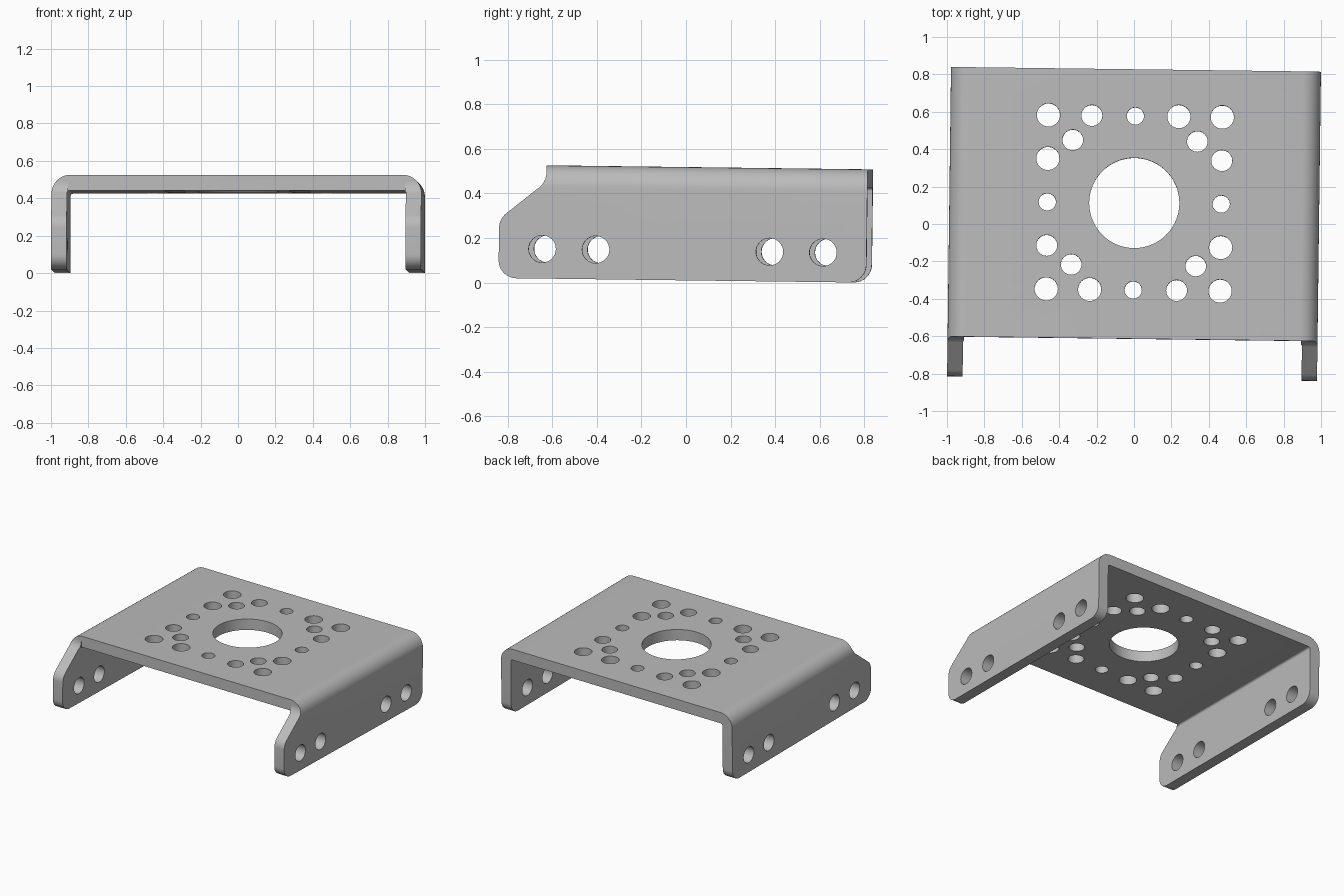
import bpy, bmesh
from math import sin, cos, tan, radians
from mathutils import Vector, Matrix

cube = bpy.data.objects.get("Cube")
if cube:
    bpy.data.objects.remove(cube, do_unlink=True)

HALF_W, HALF_L, HEIGHT, THICK = 0.989, 0.825, 0.508, 0.083
PLATE_FRONT = -0.616
PATTERN_Y = 0.110


def rounded(corners, steps=10):
    """Outline from (u, v, radius) corners, each rounded by an arc."""
    out = []
    for i, (u, v, r) in enumerate(corners):
        p = Vector((u, v))
        if r == 0:
            out.append(p)
            continue
        a = (Vector(corners[i - 1][:2]) - p).normalized()
        b = (Vector(corners[(i + 1) % len(corners)][:2]) - p).normalized()
        half = a.angle(b) / 2
        centre = p + (a + b).normalized() * (r / sin(half))
        start = p + a * (r / tan(half)) - centre
        end = p + b * (r / tan(half)) - centre
        sweep = start.angle_signed(end)
        for k in range(steps + 1):
            t = -sweep * k / steps
            out.append(centre + Matrix.Rotation(t, 2) @ start)
    return out


def add_prism(bm, points, offset):
    """Close a planar outline and extrude it into a solid."""
    face = bm.faces.new([bm.verts.new(p) for p in points])
    new = bmesh.ops.extrude_face_region(bm, geom=[face])["geom"]
    moved = [g for g in new if isinstance(g, bmesh.types.BMVert)]
    bmesh.ops.translate(bm, verts=moved, vec=offset)


def add_hole(bm, centre, radius, axis, segments=32):
    turn = Matrix.Rotation(radians(90), 4, "Y") if axis == "X" else Matrix()
    bmesh.ops.create_cone(bm, cap_ends=True, segments=segments, radius1=radius,
                          radius2=radius, depth=0.4,
                          matrix=Matrix.Translation(centre) @ turn)


def make_object(name, bm):
    bmesh.ops.recalc_face_normals(bm, faces=bm.faces)
    mesh = bpy.data.meshes.new(name)
    bm.to_mesh(mesh)
    bm.free()
    obj = bpy.data.objects.new(name, mesh)
    bpy.context.collection.objects.link(obj)
    return obj


# Bent sheet channel, overlong so the outline can trim it
inner, low = HALF_W - THICK, -0.05
channel = rounded([
    (-HALF_W, low, 0), (-HALF_W, HEIGHT, 0.1), (HALF_W, HEIGHT, 0.1), (HALF_W, low, 0),
    (inner, low, 0), (inner, HEIGHT - THICK, 0.015),
    (-inner, HEIGHT - THICK, 0.015), (-inner, low, 0)])
bm = bmesh.new()
add_prism(bm, [(p.x, -1, p.y) for p in channel], (0, 2, 0))
bracket = make_object("bracket", bm)

# Side outline of the flanges, with the stepped front ears
side = rounded([
    (PLATE_FRONT, 0.6, 0), (PLATE_FRONT, 0.434, 0.085), (-HALF_L, 0.265, 0.085),
    (-HALF_L, 0, 0.08), (HALF_L, 0, 0.08), (HALF_L, 0.6, 0)])
bm = bmesh.new()
add_prism(bm, [(-1.2, p.x, p.y) for p in side], (2.4, 0, 0))
outline = make_object("side_outline_cutter", bm)

# Straight front edge of the top plate between the flanges
bm = bmesh.new()
add_prism(bm, [(-0.9, PLATE_FRONT, 0.3), (0.9, PLATE_FRONT, 0.3),
               (0.9, -1.1, 0.3), (-0.9, -1.1, 0.3)], (0, 0, 0.4))
front_trim = make_object("front_edge_cutter", bm)

# Centre opening, hole pattern repeated by quarter turns, and flange holes
bm = bmesh.new()
add_hole(bm, (0, PATTERN_Y, HEIGHT), 0.241, "Z", 96)
quarter = [(0.465, 0.465, 0.062), (0.2325, 0.465, 0.062), (-0.2325, 0.465, 0.056),
           (0, 0.465, 0.046), (0.333, 0.333, 0.055)]
for turn in range(4):
    c, s = cos(radians(90 * turn)), sin(radians(90 * turn))
    for x, y, r in quarter:
        add_hole(bm, (x * c - y * s, PATTERN_Y + x * s + y * c, HEIGHT), r, "Z")
for x in (-HALF_W, HALF_W):
    for y in (-0.63, -0.39, 0.39, 0.63):
        add_hole(bm, (x, y, 0.133), 0.061, "X")
holes = make_object("hole_cutter", bm)

# Cut the sheet and discard the cutters
for cutter, operation in ((outline, "INTERSECT"), (front_trim, "DIFFERENCE"),
                          (holes, "DIFFERENCE")):
    cutter.hide_render = True
    mod = bracket.modifiers.new(cutter.name, "BOOLEAN")
    mod.operation, mod.solver, mod.object = operation, "EXACT", cutter
bpy.context.view_layer.update()
evaluated = bracket.evaluated_get(bpy.context.evaluated_depsgraph_get())
cut_mesh = bpy.data.meshes.new_from_object(evaluated)
bracket.modifiers.clear()
bracket.data = cut_mesh
for cutter in (outline, front_trim, holes):
    bpy.data.objects.remove(cutter, do_unlink=True)

# Plain grey metal
grey = bpy.data.materials.new("grey_metal")
grey.use_nodes = True
colour = (0.5, 0.5, 0.5, 1)
grey.diffuse_color = colour
grey.node_tree.nodes["Principled BSDF"].inputs["Base Color"].default_value = colour
bracket.data.materials.clear()
bracket.data.materials.append(grey)

# Slight tilt and turn of the whole part
bracket.rotation_euler = (-0.0125, 0, -0.0127)
bracket.location = (0, -0.004, 0.0098)

bpy.ops.object.select_all(action="DESELECT")
bracket.select_set(True)
bpy.context.view_layer.objects.active = bracket
bpy.ops.object.shade_smooth_by_angle(angle=radians(30))
